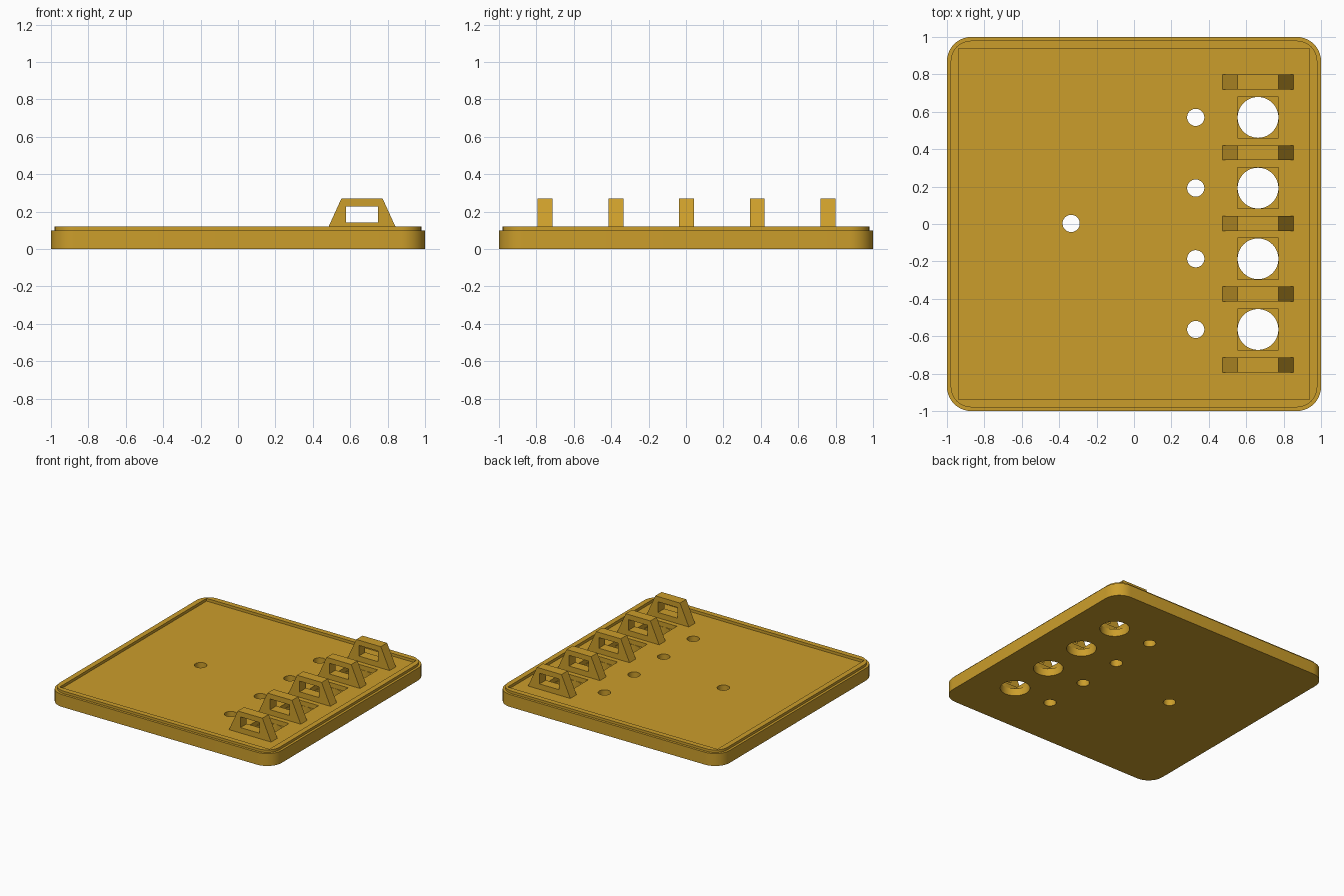
import bpy, bmesh, math

if "Cube" in bpy.data.objects:
    bpy.data.objects.remove(bpy.data.objects["Cube"])

gold = bpy.data.materials.new("gold")
gold.diffuse_color = (0.60, 0.34, 0.024, 1)
gold.use_nodes = True
gold.node_tree.nodes["Principled BSDF"].inputs["Base Color"].default_value = gold.diffuse_color

PITCH, Y0 = 0.378, 0.003
FLOOR, RIM = 0.10, 0.12
ROW_X = 0.663


def rounded(half, r, z, n=10):
    """Corner-rounded square outline."""
    pts = []
    for k, (sx, sy) in enumerate(((1, 1), (-1, 1), (-1, -1), (1, -1))):
        for i in range(n + 1):
            a = math.pi / 2 * (k + i / n)
            pts.append((sx * (half - r) + r * math.cos(a),
                        sy * (half - r) + r * math.sin(a), z))
    return pts


def loft(name, loops):
    """Closed solid through a stack of outlines."""
    bm = bmesh.new()
    rings = [[bm.verts.new(p) for p in loop] for loop in loops]
    for a, b in zip(rings, rings[1:]):
        for i in range(len(a)):
            j = (i + 1) % len(a)
            bm.faces.new((a[i], a[j], b[j], b[i]))
    bm.faces.new(rings[0][::-1])
    bm.faces.new(rings[-1])
    bmesh.ops.recalc_face_normals(bm, faces=bm.faces)
    me = bpy.data.meshes.new(name)
    bm.to_mesh(me)
    bm.free()
    ob = bpy.data.objects.new(name, me)
    bpy.context.collection.objects.link(ob)
    me.materials.append(gold)
    return ob


def box(name, cx, cy, hx, hy, z0, z1):
    c = [(cx - hx, cy - hy), (cx + hx, cy - hy), (cx + hx, cy + hy), (cx - hx, cy + hy)]
    return loft(name, [[(x, y, z) for x, y in c] for z in (z0, z1)])


def cylinder(name, cx, cy, r, z0, z1, n=48):
    c = [(cx + r * math.cos(math.tau * i / n), cy + r * math.sin(math.tau * i / n))
         for i in range(n)]
    return loft(name, [[(x, y, z) for x, y in c] for z in (z0, z1)])


def cut(target, cutter):
    bpy.context.view_layer.objects.active = target
    m = target.modifiers.new("cut", 'BOOLEAN')
    m.operation, m.solver, m.object = 'DIFFERENCE', 'EXACT', cutter
    bpy.ops.object.modifier_apply(modifier=m.name)
    bpy.data.objects.remove(cutter)


# Plate with a stepped outer rim
plate = loft("base_plate", [rounded(1, 0.13, 0), rounded(1, 0.13, FLOOR),
                            rounded(0.98, 0.11, FLOOR), rounded(0.98, 0.11, RIM)])

# Shallow square recess inside the rim
cut(plate, box("recess_cutter", 0, 0, 0.937, 0.937, FLOOR - 0.002, 0.3))

# Square pockets, large holes and small holes in rows
for k in (-1.5, -0.5, 0.5, 1.5):
    y = Y0 + k * PITCH
    cut(plate, box("pocket_cutter", ROW_X, y, 0.11, 0.11, 0.06, 0.3))
    cut(plate, cylinder("hole_cutter", ROW_X, y, 0.109, -0.1, 0.3))
    cut(plate, cylinder("small_hole_cutter", 0.33, y, 0.046, -0.1, 0.3))
cut(plate, cylinder("single_hole_cutter", -0.336, Y0, 0.046, -0.1, 0.3))

bpy.ops.object.select_all(action='DESELECT')
plate.select_set(True)
bpy.context.view_layer.objects.active = plate
bpy.ops.object.shade_smooth_by_angle(angle=math.radians(30))

# Trapezoid brackets with a rectangular window
profile = [(-0.1885, FLOOR - 0.002), (0.1885, FLOOR - 0.002), (0.11, 0.27), (-0.11, 0.27)]
for k in range(-2, 3):
    y = Y0 + k * PITCH
    bracket = loft("bracket", [[(ROW_X + x, y + s * 0.04, z) for x, z in profile]
                               for s in (-1, 1)])
    cut(bracket, box("window_cutter", ROW_X, y, 0.086, 0.1, 0.142, 0.228))
